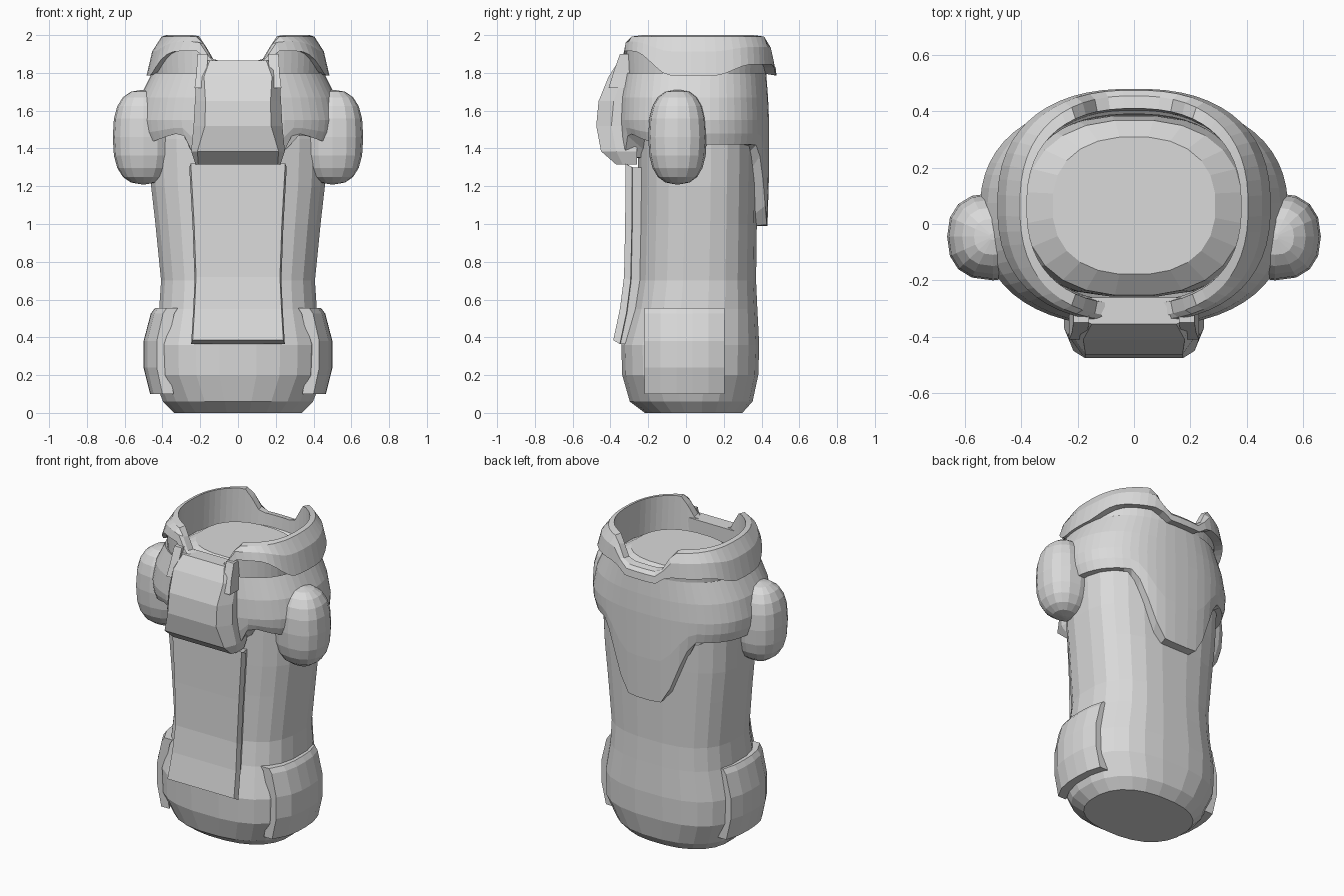
import bpy, bmesh, math

if "Cube" in bpy.data.objects:
    bpy.data.objects.remove(bpy.data.objects["Cube"])

GREY = bpy.data.materials.new("plain grey")
GREY.diffuse_color = (0.7, 0.7, 0.7, 1)
GREY.use_nodes = True
GREY.node_tree.nodes["Principled BSDF"].inputs["Base Color"].default_value = GREY.diffuse_color
SEG = 56  # sides of the shell and rim


def smooth(t):
    t = max(0.0, min(1.0, t))
    return t * t * (3 - 2 * t)


def spow(v, e):
    return math.copysign(abs(v) ** e, v)


def oval(ax, yf, yb, z, seg=SEG, n=2.4):
    """Rounded ring; z is a number or a function of (x, y)."""
    pts = []
    for i in range(seg):
        a = 2 * math.pi * (i + 0.5) / seg
        x = ax * spow(math.cos(a), 2 / n)
        y = (yf + yb) / 2 + (yb - yf) / 2 * spow(math.sin(a), 2 / n)
        pts.append((x, y, z(x, y) if callable(z) else z))
    return pts


def loft(name, rings, wrap=False):
    """Skin a list of equal rings, capped at the ends or wrapped round."""
    bm = bmesh.new()
    vs = [[bm.verts.new(p) for p in r] for r in rings]
    n = len(vs[0])
    pairs = list(zip(vs, vs[1:])) + ([(vs[-1], vs[0])] if wrap else [])
    for a, b in pairs:
        for i in range(n):
            j = (i + 1) % n
            bm.faces.new((a[i], a[j], b[j], b[i]))
    if not wrap:
        bm.faces.new(vs[0])
        bm.faces.new(vs[-1])
    bmesh.ops.recalc_face_normals(bm, faces=bm.faces)
    me = bpy.data.meshes.new(name)
    bm.to_mesh(me)
    bm.free()
    me.materials.append(GREY)
    ob = bpy.data.objects.new(name, me)
    bpy.context.collection.objects.link(ob)
    return ob


# Torso with flared base and neck disc: (z, half width, front y, back y)
BODY = [(0, .34, -.22, .30), (.06, .40, -.30, .355), (.20, .455, -.34, .385),
        (.36, .46, -.345, .39), (.55, .42, -.29, .38), (.70, .41, -.265, .373),
        (1.0, .44, -.257, .377), (1.2, .463, -.255, .38), (1.45, .475, -.255, .385),
        (1.65, .45, -.26, .385), (1.77, .385, -.255, .37), (1.83, .29, -.18, .31)]
loft("torso", [oval(ax, f, b, z, 24, 2.65 if .1 < z < 1.5 else 2.35)
               for z, ax, f, b in BODY])

# Hip pads wrapped on the sides of the base: (z, outer half width)
PAD = [(.10, .465), (.24, .50), (.38, .50), (.525, .462), (.555, .44)]


def pad_section(s, z, w):
    outer, inner = [], []
    for k in range(6):
        y = -.22 + .425 * k / 5
        t = abs((y - .02) / .365)
        x = w * (1 - t ** 2.65) ** (1 / 2.65)
        outer.append((s * x, y, z))
        inner.append((s * (x - .06), y, z))
    return outer + inner[::-1]


for s, side in ((1, "right"), (-1, "left")):
    loft("hip_pad_" + side, [pad_section(s, z, w) for z, w in PAD])

# Front apron panel, a thin plate on a narrower backing: (z, half width, front y)
APRON = [(.385, .24, -.385), (.55, .23, -.35), (.72, .222, -.328),
         (1.0, .232, -.322), (1.32, .25, -.32)]
loft("apron", [[(-w + .02, f + .10, z - .02), (-w + .015, f + .038, z - .02),
                (-w - .008, f + .035, z - .02), (-w, f, z), (w, f, z),
                (w + .008, f + .035, z - .02), (w - .015, f + .038, z - .02),
                (w - .02, f + .10, z - .02)] for z, w, f in APRON])


# Chest and back shell; its lower edge drops to a tongue at the back
def hem(x, y):
    if y > .05:
        return 1.42 - .43 * smooth((.34 - abs(x)) / .24)
    if abs(x) < .3:
        return 1.48 - .13 * smooth((.3 - abs(x)) / .08)
    return 1.48 - .05 * smooth((abs(x) - .3) / .2)


shell = [oval(.455, -.25, .37, hem),
         oval(.52, -.35, .432, hem),
         oval(.54, -.36, .44, lambda x, y: (hem(x, y) + 1.54) / 2),
         oval(.547, -.365, .44, 1.55),
         oval(.52, -.36, .435, 1.67),
         oval(.455, -.34, .425, 1.80),
         oval(.40, -.29, .39, 1.77)]
loft("chest_shell", shell, wrap=True)


# Rolled neck rim, high at the sides and dipped at front and back
def crest(x, y):
    return 1.86 + .14 * smooth((abs(x) - .11) / .11)


def lip(x, y):
    rise = .13 * smooth((-y - .08) / .2)
    if y > .15:
        rise = .06 * smooth((y - .15) / .2) * smooth((abs(x) - .1) / .1)
    return min(crest(x, y) - .06, 1.785 + rise)


rim = [oval(.44, -.33, .415, 1.75),
       oval(.448, -.335, .425, lambda x, y: lip(x, y) + .01),
       oval(.485, -.35, .48, lip),
       oval(.455, -.345, .475, lambda x, y: .4 * lip(x, y) + .6 * crest(x, y)),
       oval(.405, -.33, .455, lambda x, y: crest(x, y) - .008),
       oval(.38, -.285, .41, crest),
       oval(.388, -.275, .40, 1.74)]
loft("neck_rim", rim, wrap=True)

# Chest box with chamfered sides: (z, side half width, face half width, front y)
BOX = [(1.315, .225, .21, -.37), (1.385, .248, .215, -.45), (1.52, .235, .175, -.475),
       (1.65, .228, .172, -.463), (1.78, .22, .18, -.41), (1.865, .20, .15, -.355)]
loft("chest_box", [[(-w, -.26, z), (-w, min(-.335, f + .08), z), (-v, f, z),
                    (v, f, z), (w, min(-.335, f + .08), z), (w, -.26, z)]
                   for z, w, v, f in BOX])

# Pleats running from the box up to the rim crests
for s, side in ((1, "right"), (-1, "left")):
    loft("pleat_" + side, [[(s * a, -.30, z), (s * a, f, z), (s * b, f, z), (s * b, -.30, z)]
                           for z, a, b, f in ((1.72, .17, .23, -.41), (1.80, .165, .22, -.385),
                                              (1.90, .16, .215, -.35))])


# Rounded shoulder pods
def pod_ring(s, p):
    r = max(.03, math.cos(p)) ** .75
    return [(s * (.50 + .163 * r * spow(math.cos(a), .8)),
             -.045 + .155 * r * spow(math.sin(a), .85),
             1.46 + .25 * spow(math.sin(p), .8))
            for a in (2 * math.pi * i / 16 for i in range(16))]


for s, side in ((1, "right"), (-1, "left")):
    loft("shoulder_pod_" + side,
         [pod_ring(s, -math.pi / 2 + math.pi * k / 10) for k in range(11)])
